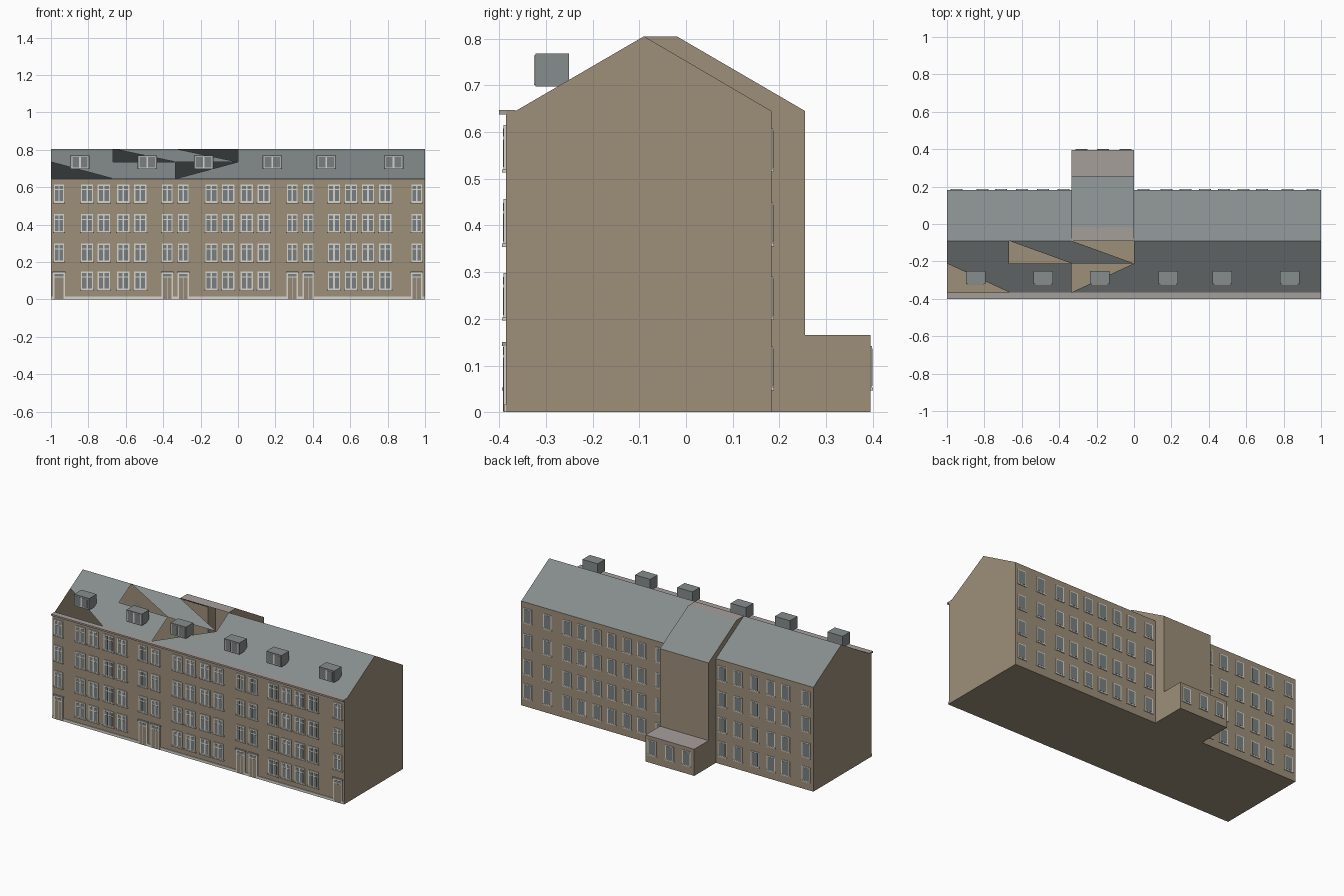
import bpy, bmesh

cube = bpy.data.objects.get("Cube")
if cube:
    bpy.data.objects.remove(cube, do_unlink=True)


def material(name, rgb):
    m = bpy.data.materials.new(name)
    m.use_nodes = True
    m.diffuse_color = (*rgb, 1)
    m.node_tree.nodes["Principled BSDF"].inputs["Base Color"].default_value = (*rgb, 1)
    return m


WALL = material("tan_wall", (.34, .275, .195))
ROOF = material("slate_roof", (.24, .265, .265))
FLAT = material("pale_stone", (.38, .345, .33))
FRAME = material("white_frame", (.68, .65, .60))
GLASS = material("grey_glass", (.19, .215, .22))
DOOR = material("brown_door", (.30, .25, .185))


def finish(name, bm, mats):
    mesh = bpy.data.meshes.new(name)
    bm.to_mesh(mesh)
    bm.free()
    for m in mats:
        mesh.materials.append(m)
    obj = bpy.data.objects.new(name, mesh)
    bpy.context.collection.objects.link(obj)
    return obj


def add_box(bm, x0, x1, y0, y1, z0, z1):
    verts = bmesh.ops.create_cube(bm, size=1)["verts"]
    for v in verts:
        v.co = (x1 if v.co.x > 0 else x0, y1 if v.co.y > 0 else y0, z1 if v.co.z > 0 else z0)


def boxes(name, mat, items):
    bm = bmesh.new()
    for item in items:
        add_box(bm, *item)
    return finish(name, bm, [mat])


def sheet(name, mat, polys):
    bm = bmesh.new()
    for p in polys:
        bm.faces.new([bm.verts.new(c) for c in p])
    bmesh.ops.remove_doubles(bm, verts=bm.verts, dist=.0001)
    bmesh.ops.recalc_face_normals(bm, faces=bm.faces)
    return finish(name, bm, [mat])


# Main dimensions
FRONT, BACK, WING, ANNEX = -.385, .183, .255, .395
EAVE, RIDGE, LOW = .645, .805, .165
RF, RY, WY = -.365, -.09, -.02          # front roof foot, ridge, wing roof top
L, R = -.333, 0.0                       # rear wing sides


def strip(x0, x1, a, b):
    """Quad running along x between two (y, z) points."""
    return [(x0, *a), (x1, *a), (x1, *b), (x0, *b)]


def at_x(x, profile):
    return [(x, *p) for p in profile]


# Hollow walls
gable = [(FRONT, 0), (BACK, 0), (BACK, EAVE), (RY, RIDGE), (RF, EAVE), (FRONT, EAVE)]
wing_side = [(BACK, 0), (WING, 0), (WING, EAVE), (WY, RIDGE), (RY, RIDGE), (BACK, EAVE)]
annex_side = [(WING, 0), (ANNEX, 0), (ANNEX, LOW), (WING, LOW)]
walls = [at_x(-1, gable), at_x(1, gable),
         strip(-1, 1, (FRONT, 0), (FRONT, EAVE)),
         strip(-1, L, (BACK, 0), (BACK, EAVE)), strip(R, 1, (BACK, 0), (BACK, EAVE)),
         strip(L, R, (WING, LOW), (WING, EAVE)), strip(L, R, (ANNEX, 0), (ANNEX, LOW)),
         strip(-1, 1, (FRONT, 0), (BACK, 0)), strip(L, R, (BACK, 0), (ANNEX, 0))]
for x in (L, R):
    walls += [at_x(x, wing_side), at_x(x, annex_side)]
sheet("walls", WALL, walls)

# Rear slopes, plus the intact right half of the front slope
top, foot = (RY, RIDGE), (RF, EAVE)
sheet("rear_roof", ROOF, [strip(-1, L, (BACK, EAVE), top), strip(R, 1, (BACK, EAVE), top),
                          strip(L, R, (WING, EAVE), (WY, RIDGE))])
sheet("front_roof_right", ROOF, [strip(R, 1, foot, top)])

# Left half of the front slope: three bays in two rows with open triangles
t = .56
mid = (RF + (RY - RF) * t, EAVE + (RIDGE - EAVE) * t)
A, B = -1, -.667


def tri(*corners):
    return [(x, *p) for x, p in corners]


sheet("front_roof_left", ROOF, [
    strip(A, B, mid, top),
    tri((B, top), (L, top), (L, mid)),
    tri((L, top), (L, mid), (R, mid)),
    tri((A, mid), (B, mid), (B, foot)),
    strip(B, L, foot, mid),
    tri((L, foot), (R, foot), (R, mid))])

# Flat roofs, cornice and plinth
sheet("flat_roofs", FLAT, [strip(L, R, top, (WY, RIDGE)),
                           strip(L, R, (WING, LOW), (ANNEX, LOW))])
boxes("cornice", FLAT, [(-1, 1, -.4, RF, .637, .647)])
boxes("plinth", FRAME, [(-1, 1, -.39, FRONT, 0, .016)])

# Window layout
rows = [.05, .20, .358, .517]
wide = [-.807, -.717, -.613, -.522, -.142, -.053, .047, .138, .513, .604, .695, .787]
narrow = [-.957, -.378, -.293, .29, .375, .955]
rear = [.955, .82, .685, .585, .48, .38, .275, .175, .05, -.377, -.486, -.6, -.71, -.81, -.95]
annex = [-.045, -.165, -.28]
frames, panes, sills = [], [], []


def front_window(x, z, w, h=.098):
    """Two-light window with a transom and a projecting sill."""
    frames.append((x - w / 2, x + w / 2, FRONT - .006, FRONT, z, z + h))
    for s in (-1, 1):
        c, half = x + s * w * .23, w * .165
        for z0, z1 in ((.008, .067), (.073, h - .008)):
            panes.append((c - half, c + half, FRONT - .007, FRONT, z + z0, z + z1))
    sills.append((x - w / 2 - .005, x + w / 2 + .005, FRONT - .009, FRONT, z - .004, z + .003))


def rear_window(x, z, y, w=.058, h=.092):
    frames.append((x - w / 2, x + w / 2, y, y + .003, z, z + h))
    panes.append((x - w / 2 + .007, x + w / 2 - .007, y, y + .004, z + .006, z + h - .006))
    sills.append((x - w / 2 - .003, x + w / 2 + .003, y, y + .005, z - .003, z + .003))


for i, z in enumerate(rows):
    for x in wide:
        front_window(x, z, .066)
    if i:
        for x in narrow:
            front_window(x, z, .056)
    for x in rear:
        rear_window(x, z, BACK)
for x in annex:
    rear_window(x, rows[0], ANNEX)

# Doors below the narrow windows
leaves, hoods = [], []
for x in narrow:
    frames.append((x - .031, x + .031, FRONT - .006, FRONT, 0, .146))
    panes.append((x - .023, x + .023, FRONT - .007, FRONT, .122, .136))
    hoods.append((x - .034, x + .034, FRONT - .009, FRONT, .142, .15))
    for s in (-1, 1):
        c = x + s * .012
        leaves.append((c - .011, c + .011, FRONT - .007, FRONT, .002, .116))
boxes("door_leaves", DOOR, leaves)
boxes("door_hoods", FLAT, hoods)

# Roof dormers
dormers = []
for x in (-.845, -.485, -.183, .183, .472, .832):
    dormers.append((x - .052, x + .052, -.322, -.25, .697, .768))
    frames.append((x - .044, x + .044, -.325, -.322, .701, .764))
    for s in (-1, 1):
        c = x + s * .023
        panes.append((c - .018, c + .018, -.326, -.322, .704, .761))
boxes("dormers", ROOF, dormers)

boxes("window_frames", FRAME, frames)
boxes("window_panes", GLASS, panes)
boxes("window_sills", FRAME, sills)
